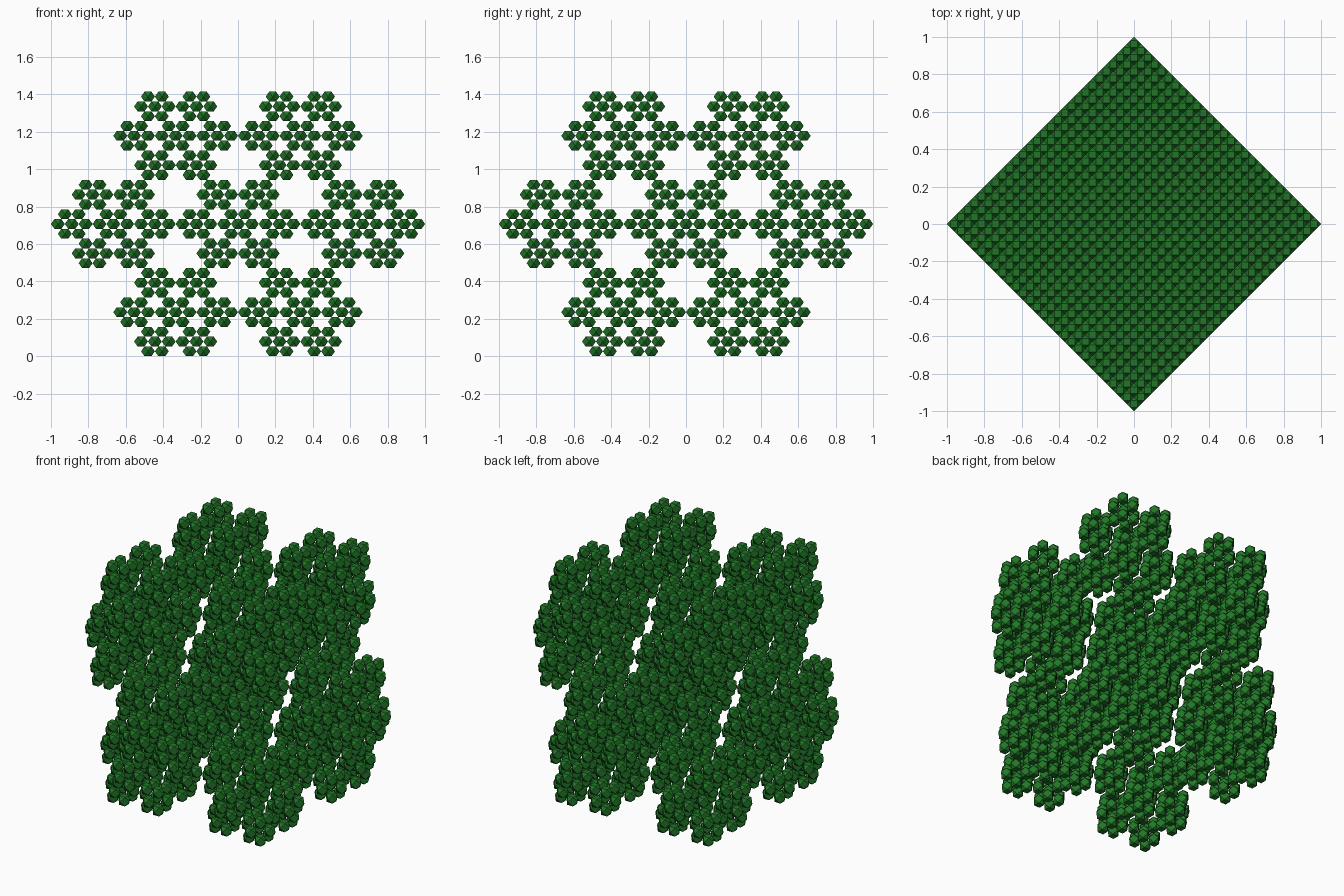
import bpy, bmesh
from math import sqrt
from mathutils import Vector

if "Cube" in bpy.data.objects:
    bpy.data.objects.remove(bpy.data.objects["Cube"])

LEVELS = 3
H = sqrt(0.5)

# Cuboctahedron corners (unit radius), square face up
corners = [Vector(c) for c in ((1, 0, 0), (-1, 0, 0), (0, 1, 0), (0, -1, 0))]
corners += [Vector((x, y, z)) for x in (-.5, .5) for y in (-.5, .5) for z in (-H, H)]

# Single solid: convex hull with coplanar triangles merged
bm = bmesh.new()
for c in corners:
    bm.verts.new(c)
bmesh.ops.convex_hull(bm, input=bm.verts[:])
bmesh.ops.dissolve_limit(bm, angle_limit=0.02, verts=bm.verts[:], edges=bm.edges[:])
bmesh.ops.recalc_face_normals(bm, faces=bm.faces[:])
bm.verts.index_update()
unit_verts = [v.co.copy() for v in bm.verts]
unit_faces = [[v.index for v in f.verts] for f in bm.faces]
bm.free()

# Recursive layout: a third-size copy at each corner and one in the middle
centres = [Vector((0, 0, H))]
scale = 1.0
for level in range(LEVELS):
    offsets = [c * scale * 2 / 3 for c in corners] + [Vector((0, 0, 0))]
    centres = [p + o for p in centres for o in offsets]
    scale /= 3

verts, faces = [], []
for p in centres:
    base = len(verts)
    verts += [p + v * scale for v in unit_verts]
    faces += [[base + i for i in f] for f in unit_faces]

# Fractal object
mesh = bpy.data.meshes.new("cuboctahedron_fractal")
mesh.from_pydata(verts, [], faces)
obj = bpy.data.objects.new("cuboctahedron_fractal", mesh)
bpy.context.collection.objects.link(obj)

green = bpy.data.materials.new("dark_green")
green.diffuse_color = (0.015, 0.18, 0.02, 1)
green.use_nodes = True
green.node_tree.nodes["Principled BSDF"].inputs["Base Color"].default_value = green.diffuse_color
mesh.materials.append(green)
